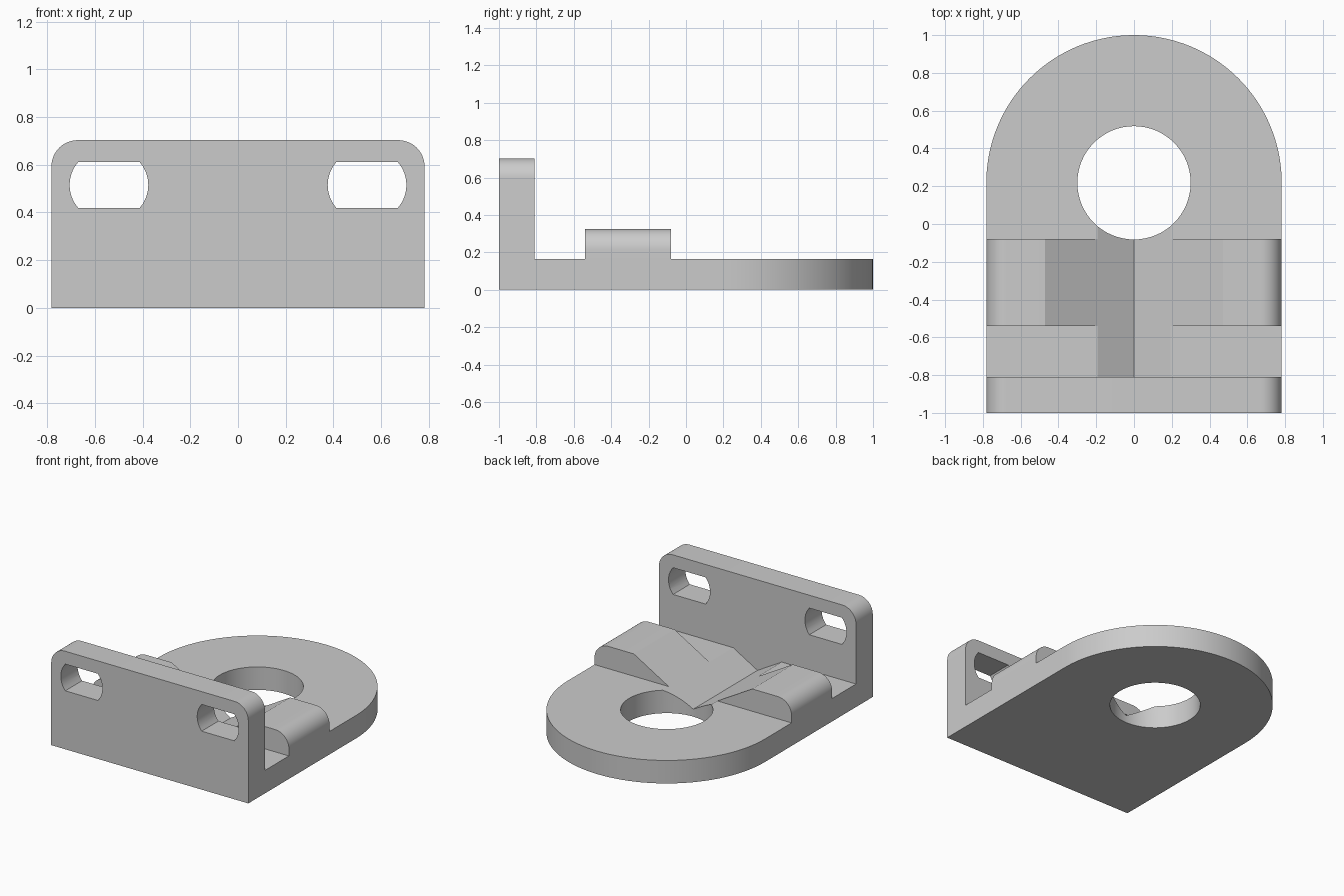
import bpy, bmesh, math
from mathutils import Vector

if "Cube" in bpy.data.objects:
    bpy.data.objects.remove(bpy.data.objects["Cube"], do_unlink=True)

HALF, THICK = 0.782, 0.165        # half width, base thickness
HOLE_Y = 0.218                    # centre of hole and rounded end
WALL_Y, WALL_TOP = -0.81, 0.703
RIDGE_TOP = 0.325

grey = bpy.data.materials.new("plain grey")
grey.use_nodes = True
grey.diffuse_color = (0.6, 0.6, 0.6, 1)
grey.node_tree.nodes["Principled BSDF"].inputs["Base Color"].default_value = (0.6, 0.6, 0.6, 1)


def arc(cx, cy, r, a0, a1, n):
    """Points along an arc, angles in degrees."""
    angles = [math.radians(a0 + (a1 - a0) * i / n) for i in range(n + 1)]
    return [(cx + r * math.cos(a), cy + r * math.sin(a)) for a in angles]


def prism(name, profile, start, end, along="y"):
    """Extrude a closed profile: (x, y) along z, or (x, z) along y."""
    place = (lambda u, v: (u, v, start)) if along == "z" else (lambda u, v: (u, start, v))
    shift = Vector((0, 0, end - start) if along == "z" else (0, end - start, 0))
    bm = bmesh.new()
    face = bm.faces.new([bm.verts.new(place(u, v)) for u, v in profile])
    top = bmesh.ops.extrude_face_region(bm, geom=[face])["geom"]
    bmesh.ops.translate(bm, vec=shift, verts=[g for g in top if isinstance(g, bmesh.types.BMVert)])
    bmesh.ops.recalc_face_normals(bm, faces=bm.faces)
    mesh = bpy.data.meshes.new(name)
    bm.to_mesh(mesh)
    bm.free()
    mesh.materials.append(grey)
    obj = bpy.data.objects.new(name, mesh)
    bpy.context.collection.objects.link(obj)
    return obj


def combine(target, tool, operation):
    """Apply a boolean and discard the tool object."""
    tool.hide_render = True
    mod = target.modifiers.new(operation, 'BOOLEAN')
    mod.operation, mod.object, mod.solver = operation, tool, 'EXACT'
    bpy.ops.object.select_all(action='DESELECT')
    bpy.context.view_layer.objects.active = target
    target.select_set(True)
    bpy.ops.object.modifier_apply(modifier=mod.name)
    bpy.data.objects.remove(tool, do_unlink=True)


def rounded_top(bottom, top, r):
    """Upright panel outline with rounded upper corners."""
    x, z = HALF - r, top - r
    return [(-HALF, bottom), (HALF, bottom)] + arc(x, z, r, 0, 90, 12) + arc(-x, z, r, 90, 180, 12)


# Base plate with a semicircular back end
bracket = prism("bracket", [(-HALF, -1), (HALF, -1)] + arc(0, HOLE_Y, HALF, 0, 180, 64), 0, THICK, "z")

# Front wall and cross ridge
combine(bracket, prism("front_wall", rounded_top(0, WALL_TOP, 0.11), -1, WALL_Y), 'UNION')
combine(bracket, prism("ridge", rounded_top(0.08, RIDGE_TOP, 0.11), -0.54, -0.08), 'UNION')

# V groove running from the wall to the hole
slope = math.tan(math.radians(30))
reach, low = 0.7, RIDGE_TOP - 0.47 * slope
vee = [(0, low), (reach, low + reach * slope), (-reach, low + reach * slope)]
combine(bracket, prism("groove_cutter", vee, WALL_Y, 0.1), 'DIFFERENCE')

# Round hole
combine(bracket, prism("hole_cutter", arc(0, HOLE_Y, 0.3, 0, 360, 64)[:-1], -0.1, 0.6, "z"), 'DIFFERENCE')

# Bolt slots with shallow curved ends
for side in (-1, 1):
    x, z, r, bow = side * 0.541, 0.515, 0.146, 41
    ends = arc(x + 0.019, z, r, -bow, bow, 10) + arc(x - 0.019, z, r, 180 - bow, 180 + bow, 10)
    combine(bracket, prism("slot_cutter", ends, -1.1, -0.7), 'DIFFERENCE')

bpy.ops.object.shade_smooth_by_angle(angle=math.radians(25))
